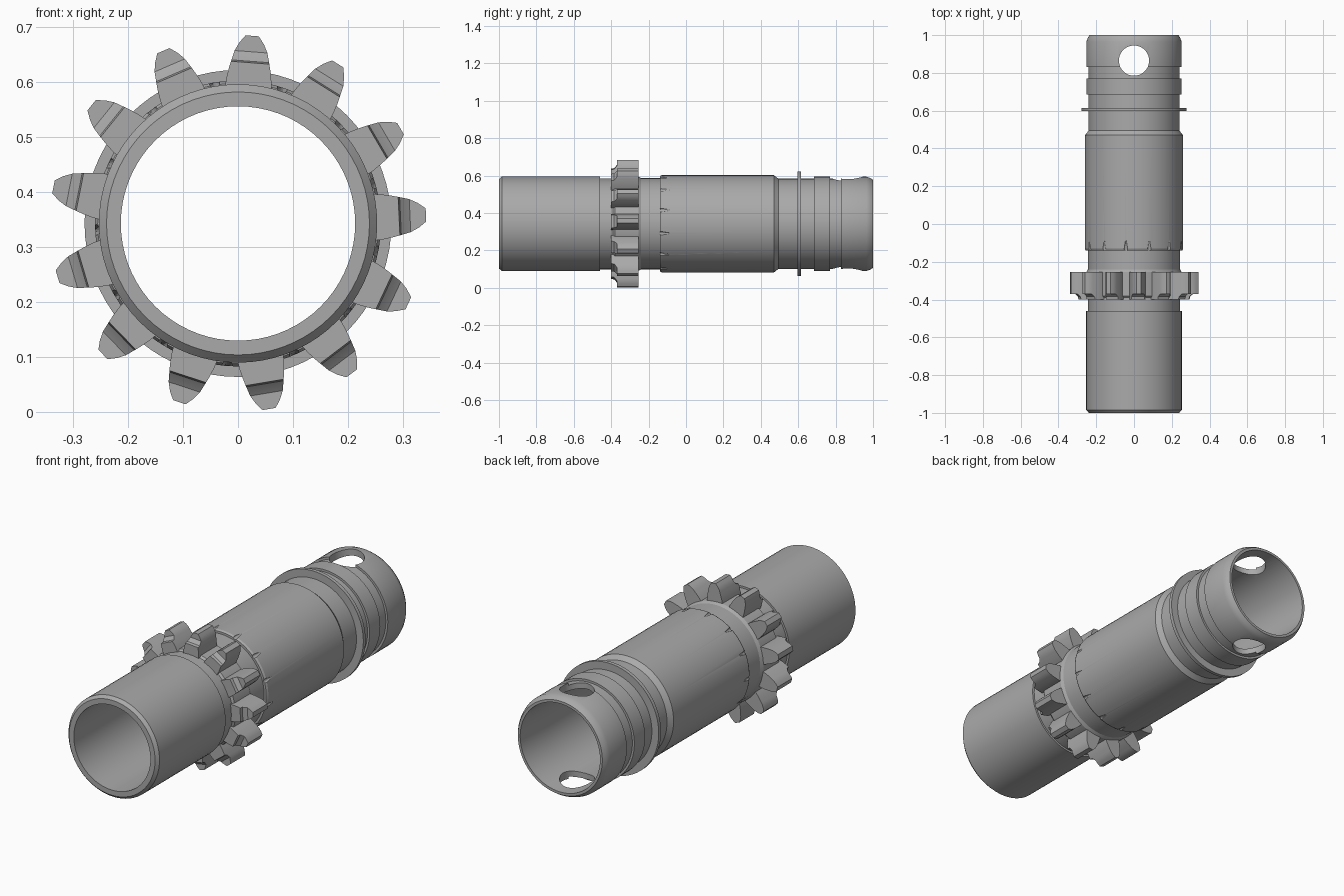
import bpy, bmesh
from math import sin, cos, pi, radians
from mathutils import Matrix, Vector

cube = bpy.data.objects.get("Cube")
if cube:
    bpy.data.objects.remove(cube, do_unlink=True)

AXIS_Z = 0.342
TEETH = 13
FIRST = radians(2.6)
STEP = 2 * pi / TEETH

metal = bpy.data.materials.new("plain grey metal")
metal.use_nodes = True
grey = (0.40, 0.40, 0.40, 1)
metal.diffuse_color = grey
metal.node_tree.nodes["Principled BSDF"].inputs["Base Color"].default_value = grey


def add_object(name, bm):
    bmesh.ops.recalc_face_normals(bm, faces=bm.faces)
    mesh = bpy.data.meshes.new(name)
    bm.to_mesh(mesh)
    bm.free()
    mesh.materials.append(metal)
    obj = bpy.data.objects.new(name, mesh)
    bpy.context.collection.objects.link(obj)
    return obj


def select(obj):
    bpy.ops.object.select_all(action='DESELECT')
    obj.select_set(True)
    bpy.context.view_layer.objects.active = obj


def smooth(obj):
    select(obj)
    bpy.ops.object.shade_smooth_by_angle(angle=radians(25))


def cut(obj, cutter):
    cutter.hide_render = True
    select(obj)
    mod = obj.modifiers.new("cut", 'BOOLEAN')
    mod.operation = 'DIFFERENCE'
    mod.solver = 'EXACT'
    mod.object = cutter
    bpy.ops.object.modifier_apply(modifier=mod.name)
    bpy.data.objects.remove(cutter, do_unlink=True)


def lathe(name, profile, segments=72):
    """Turn a closed (y, radius) profile around the long axis."""
    bm = bmesh.new()
    rings = []
    for i in range(segments):
        a = 2 * pi * i / segments
        rings.append([bm.verts.new((r * cos(a), y, AXIS_Z + r * sin(a))) for y, r in profile])
    n = len(profile)
    for i in range(segments):
        a, b = rings[i], rings[(i + 1) % segments]
        for j in range(n):
            k = (j + 1) % n
            bm.faces.new((a[j], a[k], b[k], b[j]))
    return add_object(name, bm)


# Hollow shaft: front sleeve, neck, gear root, main sleeve, flange, grooves, end collar
outer = [(-1, 0.239), (-0.985, 0.253), (-0.46, 0.253), (-0.46, 0.243), (-0.39, 0.243),
         (-0.38, 0.252), (-0.255, 0.252), (-0.24, 0.244), (-0.14, 0.244), (-0.14, 0.255),
         (-0.13, 0.26), (0.47, 0.26), (0.485, 0.248), (0.495, 0.241), (0.597, 0.241),
         (0.597, 0.279), (0.615, 0.279), (0.615, 0.241), (0.685, 0.241), (0.685, 0.252),
         (0.77, 0.252), (0.77, 0.241), (0.83, 0.241), (0.83, 0.252), (0.965, 0.252),
         (0.985, 0.245), (1, 0.235)]
bore = [(1, 0.222), (0.8, 0.213), (-1, 0.213)]
shaft = lathe("hollow_shaft", outer + bore)

# Cross hole through the end collar
bm = bmesh.new()
bmesh.ops.create_cone(bm, cap_ends=True, segments=48, radius1=0.08, radius2=0.08, depth=1,
                      matrix=Matrix.Translation((0, 0.865, AXIS_Z)))
cut(shaft, add_object("hole_cutter", bm))

# Small pointed run-out scoops at the start of the main sleeve, one per tooth gap
bm = bmesh.new()
for i in range(TEETH):
    a = FIRST + (i + 0.5) * STEP
    spot = Vector((0.262 * cos(a), -0.115, AXIS_Z + 0.262 * sin(a)))
    bmesh.ops.create_cone(bm, cap_ends=True, segments=12, radius1=0.014, radius2=0.001, depth=0.08,
                          matrix=Matrix.Translation(spot) @ Matrix.Rotation(-pi / 2, 4, 'X'))
cut(shaft, add_object("scoop_cutter", bm))
smooth(shaft)

# Gear teeth: stations of radius, half width and front position, with a concave step in front
BACK = -0.255
stations = [(0.235, 0.043, -0.4), (0.262, 0.041, -0.4), (0.28, 0.038, -0.4), (0.293, 0.035, -0.4)]
for deg in (30, 60, 90):
    t = radians(deg)
    r = 0.313 - 0.02 * cos(t)
    stations.append((r, 0.035 - 0.25 * (r - 0.293), -0.4 + 0.03 * sin(t)))
stations = stations[:4] + [(r, w, -0.37 - 0.03 * cos(radians(d)))
                           for (r, w, y), d in zip(stations[4:], (60, 75, 90))]
stations += [(0.328, 0.0225, -0.37), (0.342, 0.012, -0.37)]

bm = bmesh.new()
for i in range(TEETH):
    a = FIRST + i * STEP
    radial = Vector((cos(a), 0, sin(a)))
    side = Vector((-sin(a), 0, cos(a)))
    previous = None
    for r, w, front in stations:
        base = radial * r + Vector((0, 0, AXIS_Z))
        loop = [bm.verts.new(base + side * s * w + Vector((0, y, 0)))
                for s, y in ((-1, front), (1, front), (1, BACK), (-1, BACK))]
        if previous:
            for j in range(4):
                k = (j + 1) % 4
                bm.faces.new((previous[j], previous[k], loop[k], loop[j]))
        else:
            bm.faces.new(loop)
        previous = loop
    bm.faces.new(previous)
smooth(add_object("gear_teeth", bm))
